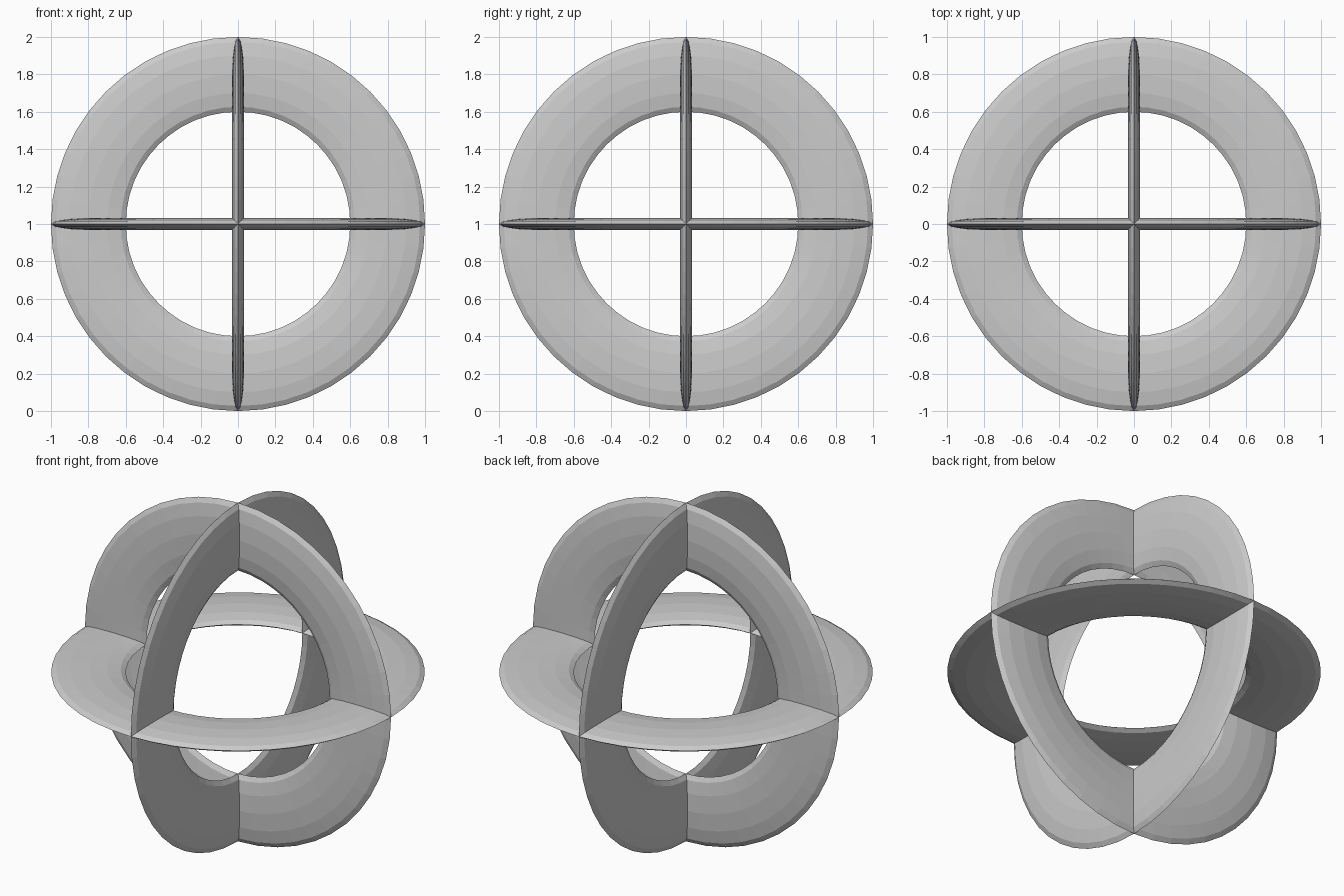
import bpy
from math import radians

if "Cube" in bpy.data.objects:
    bpy.data.objects.remove(bpy.data.objects["Cube"])


def flat_ring(name, rotation):
    # faceted torus squashed along its axis: outer radius 1.0, inner radius 0.6
    bpy.ops.mesh.primitive_torus_add(
        major_segments=48, minor_segments=12,
        major_radius=0.8, minor_radius=0.2,
        location=(0, 0, 1), rotation=rotation)
    ring = bpy.context.object
    ring.name = name
    ring.scale = (1, 1, 0.16)
    return ring


# three mutually perpendicular rings sharing one centre
flat_ring("horizontal_ring", (0, 0, 0))
flat_ring("front_ring", (radians(90), 0, 0))
flat_ring("side_ring", (0, radians(90), 0))
